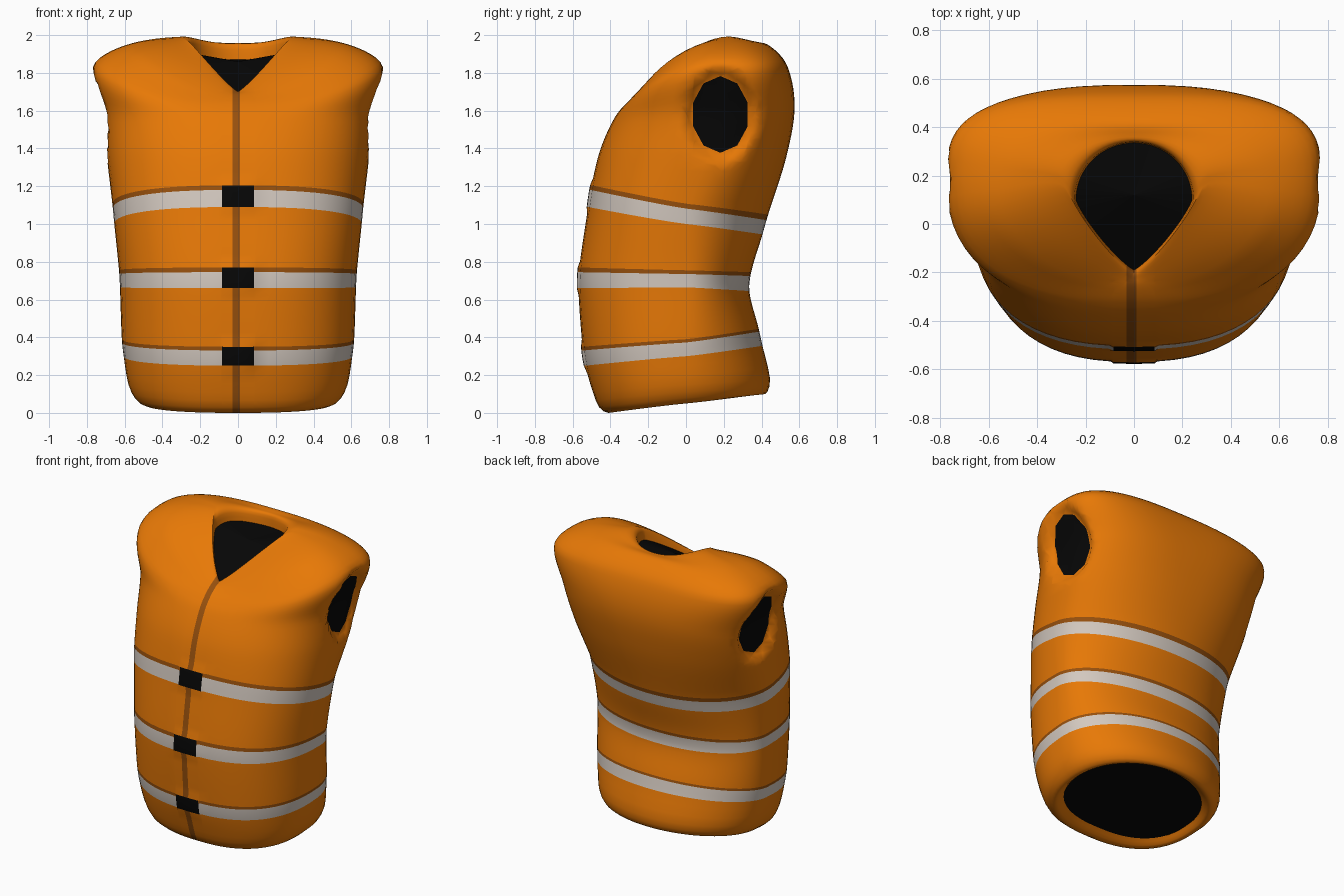
import bpy, bmesh, math
from mathutils import Vector

if "Cube" in bpy.data.objects:
    bpy.data.objects.remove(bpy.data.objects["Cube"])

def material(name, rgb):
    m = bpy.data.materials.new(name)
    m.diffuse_color = (*rgb, 1)
    m.use_nodes = True
    m.node_tree.nodes["Principled BSDF"].inputs["Base Color"].default_value = m.diffuse_color
    return m

orange = material("orange fabric", (0.80, 0.19, 0.002))
silver = material("reflective tape", (0.65, 0.58, 0.52))
brown = material("dark seam", (0.31, 0.08, 0.004))
black = material("black", (0.002, 0.002, 0.002))

# Key rings from hem to neck: t, front y, front z, half width, side y, side z, back y, back z
KEYS = [
    (-0.10, -.345, .035, .455, 0, .085, .355, .13),
    (0.00, -.41, .00, .50, 0, .05, .405, .10),
    (0.06, -.46, .03, .545, 0, .08, .43, .11),
    (0.13, -.493, .11, .58, 0, .15, .445, .18),
    (0.25, -.533, .25, .605, 0, .30, .405, .355),
    (0.35, -.548, .35, .615, 0, .39, .385, .445),
    (0.66, -.57, .66, .625, 0, .665, .335, .645),
    (0.77, -.565, .77, .63, 0, .755, .345, .745),
    (1.09, -.518, 1.09, .655, 0, 1.00, .405, .945),
    (1.205, -.50, 1.205, .665, .02, 1.105, .435, 1.05),
    (1.40, -.455, 1.39, .69, .10, 1.32, .53, 1.35),
    (1.65, -.385, 1.55, .715, .17, 1.58, .575, 1.62),
    (1.90, -.325, 1.63, .77, .19, 1.83, .535, 1.84),
    (2.10, -.265, 1.68, .60, .19, 1.945, .44, 1.945),
    (2.40, -.22, 1.70, .31, .18, 1.985, .36, 1.955),
    (2.48, -.20, 1.70, .255, .11, 1.96, .34, 1.94),
    (2.56, -.19, 1.685, .24, .10, 1.88, .335, 1.87),
]
COLS = 64

def ramp(t, pts):
    for (a, u), (b, v) in zip(pts, pts[1:]):
        if t <= b:
            return u + (v - u) * max(0, (t - a) / (b - a))
    return pts[-1][1]

def slope(i, c):
    a, b = KEYS[max(i - 1, 0)], KEYS[min(i + 1, len(KEYS) - 1)]
    return (b[c] - a[c]) / (b[0] - a[0])

def ring_values(t):
    i = max(k for k in range(len(KEYS) - 1) if KEYS[k][0] <= t + 1e-9)
    a, b = KEYS[i], KEYS[i + 1]
    h = b[0] - a[0]
    u = (t - a[0]) / h
    return [(2*u**3 - 3*u*u + 1) * a[c] + (u**3 - 2*u*u + u) * h * slope(i, c)
            + (3*u*u - 2*u**3) * b[c] + (u**3 - u*u) * h * slope(i + 1, c)
            for c in range(1, 8)]

def ring(t):
    yf, zf, w, ys, zs, yb, zb = ring_values(t)
    nf = ramp(t, [(-1, 2.45), (1.9, 2.5), (2.1, 2.1), (2.45, 1.2)])
    nb = ramp(t, [(-1, 2.05), (1.2, 2.05), (1.65, 2.7), (1.9, 3.2), (2.4, 2.0)])
    p = ramp(t, [(-1, 1.1), (1.2, 1.1), (1.9, 2.4), (2.1, 2.4), (2.4, 1.5), (2.48, 1.2)])
    out = []
    for k in range(COLS):
        a = 2 * math.pi * k / COLS
        front = math.sin(a) < 0
        n = nf if front else nb
        x = math.copysign(abs(math.cos(a)) ** (2 / n), math.cos(a)) * w
        s = abs(math.sin(a)) ** (2 / n)
        ye, ze = (yf, zf) if front else (yb, zb)
        # lift the collar behind the neck sides
        lift = 0 if front else ramp(t, [(-1, 0), (2.1, 0), (2.4, .06), (2.5, .1)]) * s * (1 - s) ** 1.2
        out.append(Vector((x, ys + (ye - ys) * s, zs + (ze - zs) * s ** p + lift)))
    return out

# Loft rows: subdivided keys plus the upper edge of each tape band
TAPES = [(.25, .33, .35), (.66, .745, .77), (1.09, 1.18, 1.205)]
rows = set(b for _, b, _ in TAPES)
for a, b in zip(KEYS, KEYS[1:]):
    n = max(2, math.ceil((b[0] - a[0]) / 0.04))
    rows.update(round(a[0] + (b[0] - a[0]) * j / n, 5) for j in range(n + 1))
rows = sorted(rows)

bm = bmesh.new()
grid = [[bm.verts.new(v) for v in ring(t)] for t in rows]
for j in range(len(rows) - 1):
    mid = (rows[j] + rows[j + 1]) / 2
    mat = 0
    for lo, edge, hi in TAPES:
        if lo < mid < hi:
            mat = 1 if mid < edge else 2
    for k in range(COLS):
        q = (k + 1) % COLS
        f = bm.faces.new((grid[j][k], grid[j][q], grid[j + 1][q], grid[j + 1][k]))
        f.material_index = mat

def cut(test, point, normal):
    faces = [f for f in bm.faces if test(f.calc_center_median())]
    geom = set(faces)
    for f in faces:
        geom.update(f.edges)
        geom.update(f.verts)
    bmesh.ops.bisect_plane(bm, geom=list(geom), dist=1e-5, plane_co=point, plane_no=normal)

# Front seam and buckles, cut into the front faces
for x in (-.085, -.03, .01, .085):
    cut(lambda c: c.y < -.15 and abs(c.x) < .2, (x, 0, 0), (1, 0, 0))
for f in bm.faces:
    c = f.calc_center_median()
    if abs(c.x) < .085 and (c.y < -.41 or (c.y < -.15 and c.z > .5)):
        if f.material_index:
            f.material_index = 3
        elif -.03 < c.x < .01:
            f.material_index = 2
# Buckles stand slightly proud of the vest
for v in {v for f in bm.faces if f.material_index == 3 for v in f.verts}:
    v.co.y -= .008

# Armholes: ten-sided openings cut into both sides, then pressed in
AY, AZ, RY, RZ = .182, 1.58, .152, .203
SIDES = 10
def arm_dist(c):
    return math.hypot((c.y - AY) / RY, (c.z - AZ) / RZ)
def polygon_dist(c):
    return max(((c.y - AY) / RY * math.cos(a) + (c.z - AZ) / RZ * math.sin(a))
               for a in (2 * math.pi * k / SIDES for k in range(SIDES))) / math.cos(math.pi / SIDES)
for k in range(SIDES):
    a = 2 * math.pi * k / SIDES
    r = math.cos(math.pi / SIDES)
    cut(lambda c: abs(c.x) > .45 and arm_dist(c) < 1.4,
        (0, AY + RY * r * math.cos(a), AZ + RZ * r * math.sin(a)),
        (0, math.cos(a) / RY, math.sin(a) / RZ))
for f in bm.faces:
    c = f.calc_center_median()
    if abs(c.x) > .45 and polygon_dist(c) < 1:
        f.material_index = 3
for v in bm.verts:
    d = arm_dist(v.co)
    if abs(v.co.x) > .45 and d < 1.35:
        u = min(1, (1.35 - d) / .4)
        v.co.x -= math.copysign(.05 * u * u * (3 - 2 * u), v.co.x)

def finish(bm, name, mats, smooth):
    mesh = bpy.data.meshes.new(name)
    bm.to_mesh(mesh)
    bm.free()
    for m in mats:
        mesh.materials.append(m)
    ob = bpy.data.objects.new(name, mesh)
    bpy.context.collection.objects.link(ob)
    if smooth:
        bpy.ops.object.select_all(action='DESELECT')
        ob.select_set(True)
        bpy.context.view_layer.objects.active = ob
        bpy.ops.object.shade_smooth_by_angle(angle=math.radians(60))
    return ob

finish(bm, "vest_body", [orange, silver, brown, black], True)

# Black fillings of the neck and waist openings
def filling(name, t, centre, up):
    b = bmesh.new()
    vs = [b.verts.new(v) for v in ring(t)]
    c = b.verts.new(centre)
    for k in range(COLS):
        f = b.faces.new((vs[k], vs[(k + 1) % COLS], c))
        if not up:
            f.normal_flip()
    finish(b, name, [black], False)

filling("neck_opening", rows[-1], (0, .12, 1.86), True)
filling("waist_opening", rows[0], (0, 0, .085), False)
